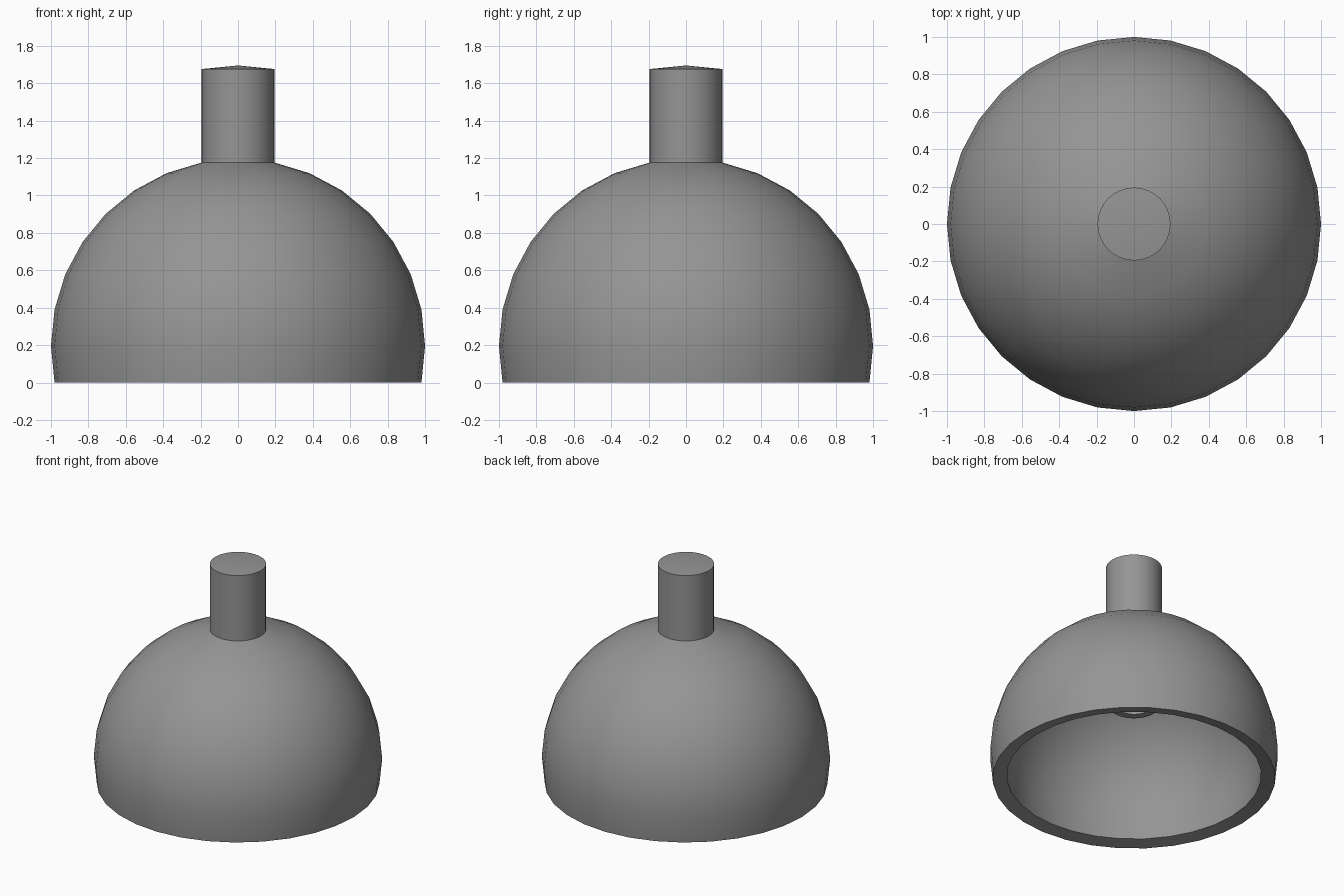
import bpy
import bmesh
from math import sin, cos, pi

cube = bpy.data.objects.get("Cube")
if cube:
    bpy.data.objects.remove(cube, do_unlink=True)

SIDES = 32
STEP = 2 * pi / SIDES
CENTRE = sin(STEP)       # height of the dome's widest ring
INNER = 0.9              # radius of the hollow
STEM = 0.5               # length of the stem and of the socket

grey = bpy.data.materials.new("grey")
grey.use_nodes = True
grey.diffuse_color = (0.3, 0.3, 0.3, 1)
grey.node_tree.nodes["Principled BSDF"].inputs["Base Color"].default_value = (0.3, 0.3, 0.3, 1)


def dome_arc(radius):
    """Radius and height of each ring, from the rim to the neck."""
    return [(radius * cos(k * STEP), CENTRE + radius * sin(k * STEP)) for k in range(-1, 8)]


def lathe(name, profile):
    """Turn a profile of (radius, height) points about the z axis."""
    bm = bmesh.new()
    verts = [bm.verts.new((r, 0, z)) for r, z in profile]
    edges = [bm.edges.new(pair) for pair in zip(verts, verts[1:])]
    bmesh.ops.spin(bm, geom=verts + edges, cent=(0, 0, 0), axis=(0, 0, 1),
                   angle=2 * pi, steps=SIDES, use_duplicate=False)
    bmesh.ops.remove_doubles(bm, verts=bm.verts, dist=0.0005)
    bmesh.ops.recalc_face_normals(bm, faces=bm.faces)
    mesh = bpy.data.meshes.new(name)
    bm.to_mesh(mesh)
    bm.free()
    mesh.materials.append(grey)
    obj = bpy.data.objects.new(name, mesh)
    bpy.context.collection.objects.link(obj)
    bpy.ops.object.select_all(action="DESELECT")
    obj.select_set(True)
    bpy.context.view_layer.objects.active = obj
    bpy.ops.object.shade_smooth_by_angle(angle=pi / 6)
    return obj


outer = dome_arc(1)
inner = dome_arc(INNER)
neck_r, neck_z = outer[-1]
socket_r, socket_z = inner[-1]

# Dome shell with its stem on top and a hollow socket hanging inside
stem = [(neck_r, neck_z + STEM), (0, CENTRE + 1 + STEM)]
socket_end = socket_z - STEM
hole_r = 0.12
socket = [(0, socket_z), (hole_r, socket_z), (hole_r, socket_end), (socket_r, socket_end)]
lathe("lamp_shade", socket + inner[::-1] + outer + stem)
